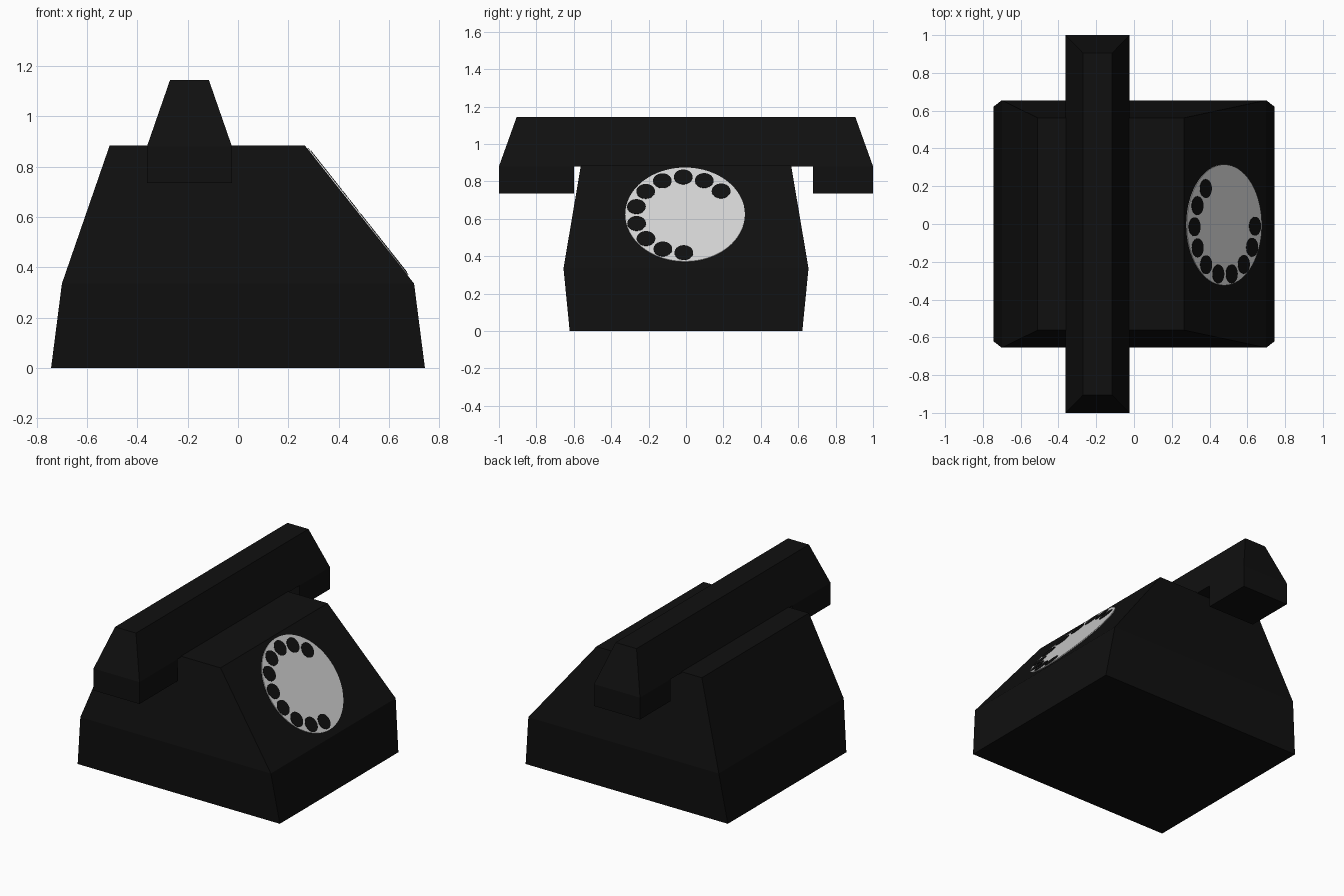
import bpy
import bmesh
import math
from mathutils import Matrix, Vector

if "Cube" in bpy.data.objects:
    bpy.data.objects.remove(bpy.data.objects["Cube"])


def material(name, value):
    m = bpy.data.materials.new(name)
    m.diffuse_color = (value, value, value, 1)
    m.use_nodes = True
    m.node_tree.nodes["Principled BSDF"].inputs["Base Color"].default_value = m.diffuse_color
    return m


black = material("black shell", 0.005)
grey = material("pale grey dial", 0.65)


def finish(name, bm, mat):
    bmesh.ops.recalc_face_normals(bm, faces=bm.faces)
    mesh = bpy.data.meshes.new(name)
    bm.to_mesh(mesh)
    bm.free()
    mesh.materials.append(mat)
    bpy.context.collection.objects.link(bpy.data.objects.new(name, mesh))


def loft(name, levels, mat):
    """Stack of rectangles (x0, x1, y0, y1, z) joined into a closed solid."""
    bm = bmesh.new()
    rings = [[bm.verts.new(p) for p in ((x0, y0, z), (x1, y0, z), (x1, y1, z), (x0, y1, z))]
             for x0, x1, y0, y1, z in levels]
    for a, b in zip(rings, rings[1:]):
        for i in range(4):
            j = (i + 1) % 4
            bm.faces.new((a[i], a[j], b[j], b[i]))
    bm.faces.new(rings[0])
    bm.faces.new(rings[-1])
    finish(name, bm, mat)


# Body with a flared base and a sloping dial face
loft("body", [(-0.743, 0.743, -0.622, 0.622, 0),
              (-0.70, 0.70, -0.655, 0.655, 0.335),
              (-0.51, 0.265, -0.562, 0.562, 0.885)], black)

# Handset grip and its two end pieces
loft("handset_grip", [(-0.362, -0.024, -1, 1, 0.88),
                      (-0.27, -0.116, -0.905, 0.905, 1.145)], black)
for name, y0, y1 in (("front_end_piece", -1, -0.6), ("rear_end_piece", 0.68, 1)):
    loft(name, [(-0.362, -0.024, y0, y1, 0.735), (-0.362, -0.024, y0, y1, 0.88)], black)

# Frame of the sloping face: u along y, v up the slope, n outward
u = Vector((0, 1, 0))
v = Vector((0.265 - 0.70, 0, 0.885 - 0.335)).normalized()
n = u.cross(v)
slope = Matrix((u, v, n)).transposed().to_4x4()
slope.translation = Vector((0.4746, -0.005, 0.62))


def add_disc(bm, a, b, radius, low, high, sides):
    bmesh.ops.create_cone(bm, cap_ends=True, segments=sides, radius1=radius, radius2=radius,
                          depth=high - low,
                          matrix=slope @ Matrix.Translation((a, b, (low + high) / 2)))


# Dial plate
bm = bmesh.new()
add_disc(bm, 0, 0, 0.32, -0.002, 0.005, 64)
finish("dial", bm, grey)

# Ten finger holes around the dial
bm = bmesh.new()
for k in range(10):
    angle = math.radians(39 + k * 25.7)
    add_disc(bm, -0.008 + 0.258 * math.cos(angle), -0.003 + 0.258 * math.sin(angle),
             0.05, 0.003, 0.007, 32)
finish("finger_holes", bm, black)
